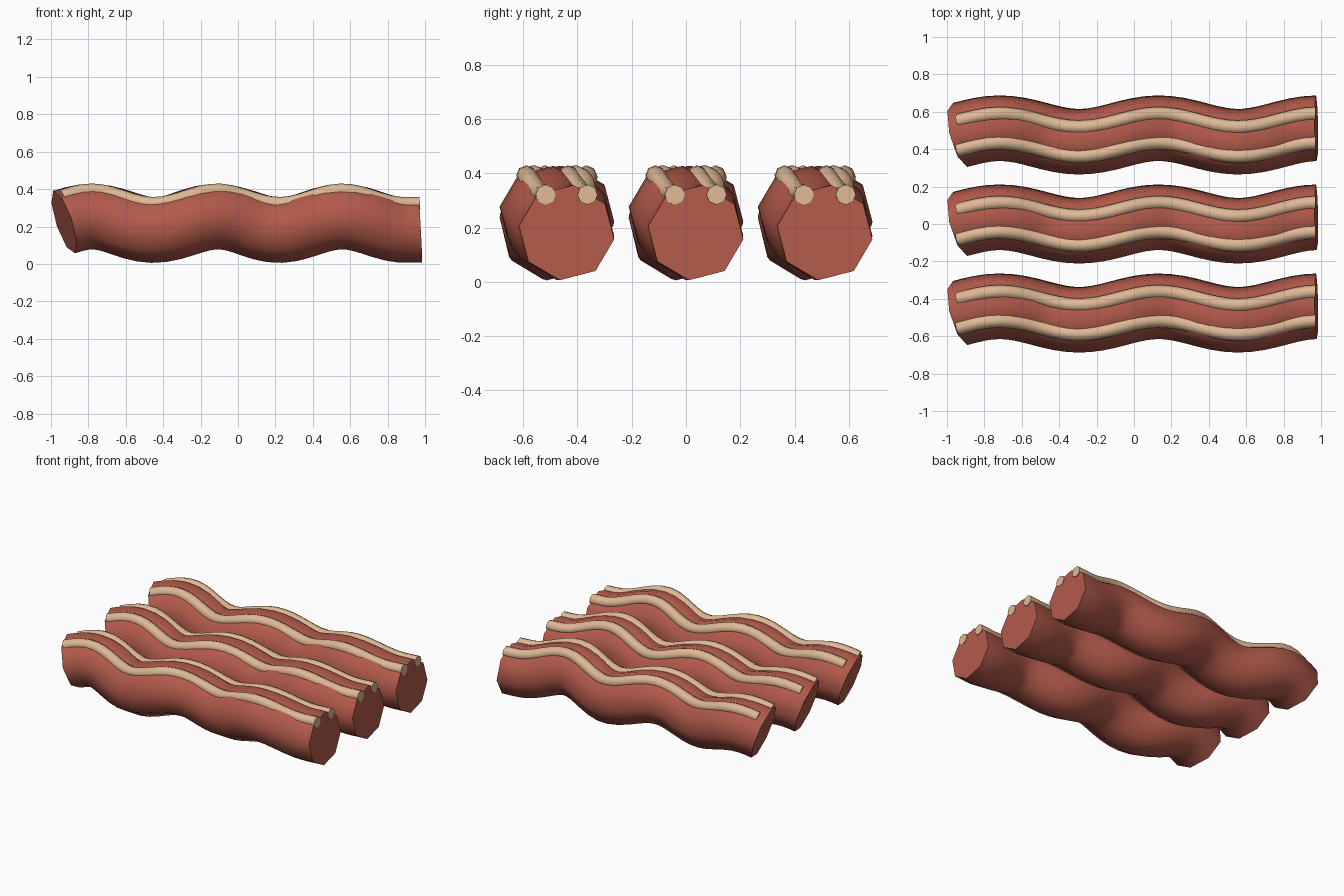
import bpy, bmesh, math
from mathutils import Vector

if "Cube" in bpy.data.objects:
    bpy.data.objects.remove(bpy.data.objects["Cube"])

TAU = 2 * math.pi


def material(name, rgb):
    m = bpy.data.materials.new(name)
    m.diffuse_color = (*rgb, 1)
    m.use_nodes = True
    m.node_tree.nodes["Principled BSDF"].inputs["Base Color"].default_value = m.diffuse_color
    return m


MEAT = material("meat red", (0.445, 0.102, 0.069))
FAT = material("fat cream", (0.73, 0.48, 0.30))


# Wavy centre line of a rasher; the last bit of the height wave levels off
def wave(x):
    zx = min(x, 0.91)
    a, b = TAU * (x + 0.93) / 0.85, TAU * (zx + 0.95) / 0.67
    pos = Vector((x, 0.036 * math.sin(a), 0.217 + 0.036 * math.sin(b)))
    tan = Vector((1, 0.036 * TAU / 0.85 * math.cos(a), 0.036 * TAU / 0.67 * math.cos(b)))
    return pos, tan.normalized()


# Eight-sided tube swept along the wave, capped at both ends
def tube(name, mat, x0, x1, radius, offset, turn, steps=36, sides=8):
    bm = bmesh.new()
    rings = []
    for i in range(steps + 1):
        pos, t = wave(x0 + (x1 - x0) * i / steps)
        side = Vector((0, 0, 1)).cross(t).normalized()
        up = t.cross(side)
        ring = []
        for k in range(sides):
            a = TAU * k / sides + turn
            ring.append(bm.verts.new(pos + offset + radius * (math.cos(a) * side + math.sin(a) * up)))
        rings.append(ring)
    for r, s in zip(rings, rings[1:]):
        for k in range(sides):
            n = (k + 1) % sides
            bm.faces.new((r[k], r[n], s[n], s[k]))
    bm.faces.new(rings[0])
    bm.faces.new(rings[-1])
    bmesh.ops.recalc_face_normals(bm, faces=bm.faces)
    me = bpy.data.meshes.new(name)
    bm.to_mesh(me)
    bm.free()
    me.materials.append(mat)
    ob = bpy.data.objects.new(name, me)
    bpy.context.collection.objects.link(ob)
    bpy.ops.object.select_all(action='DESELECT')
    ob.select_set(True)
    bpy.context.view_layer.objects.active = ob
    bpy.ops.object.shade_smooth_by_angle(angle=math.radians(60))


# Three rashers side by side, each with two streaks of fat on top
for i, y in enumerate((-0.476, 0, 0.476), 1):
    tube(f"bacon_strip_{i}", MEAT, -0.93, 0.975, 0.177, Vector((0, y, 0)), math.radians(-8))
    for label, dy in (("front", -0.077), ("back", 0.077)):
        tube(f"fat_streak_{i}_{label}", FAT, -0.94, 0.972, 0.037, Vector((0, y + dy, 0.14)), 0)
